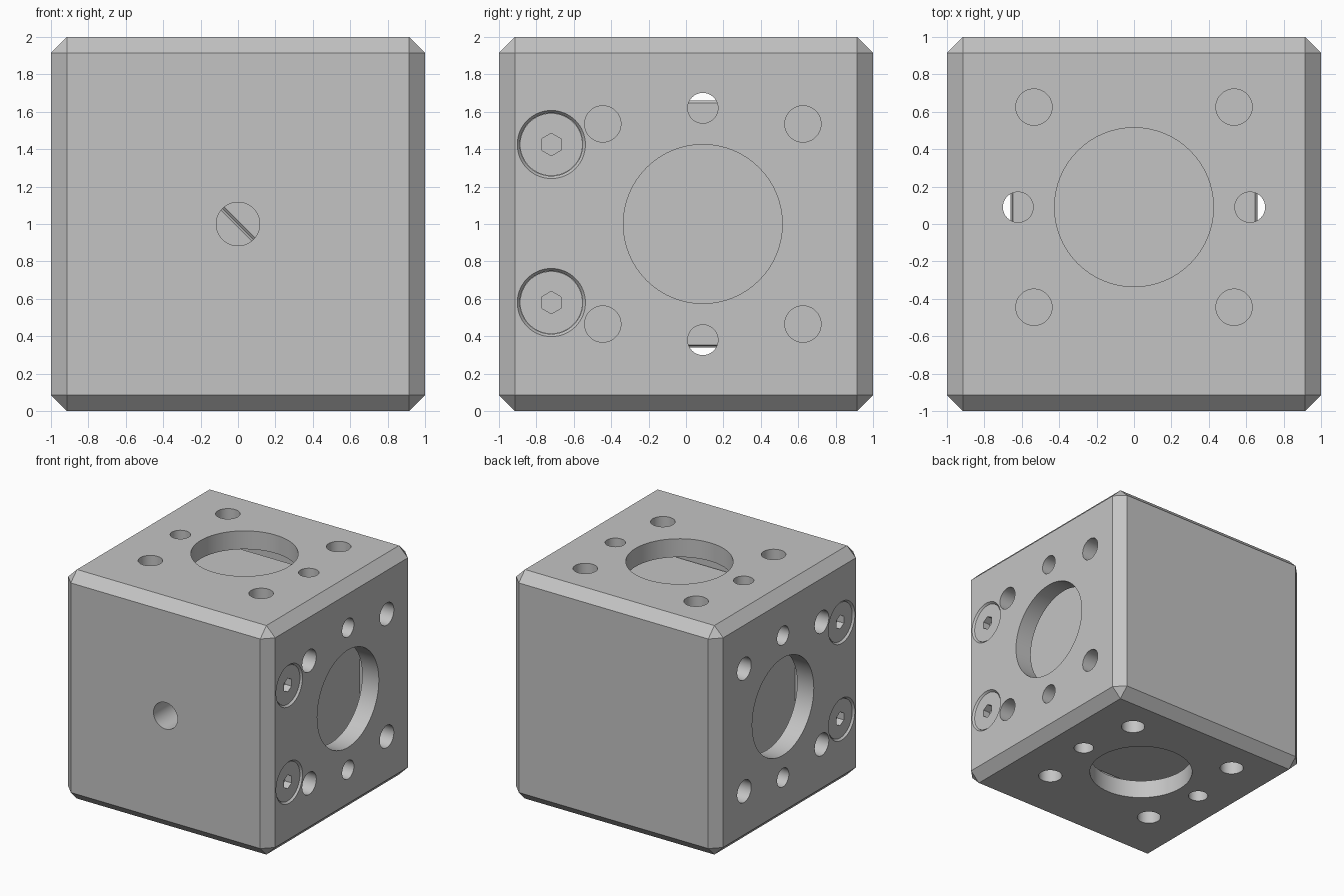
import bpy
import bmesh
from math import radians
from mathutils import Matrix, Vector

if "Cube" in bpy.data.objects:
    bpy.data.objects.remove(bpy.data.objects["Cube"], do_unlink=True)

grey = bpy.data.materials.new("machined_grey")
grey.use_nodes = True
COLOUR = (0.55, 0.55, 0.55, 1)
grey.diffuse_color = COLOUR
grey.node_tree.nodes["Principled BSDF"].inputs["Base Color"].default_value = COLOUR

MID_Y = 0.09    # centre of the optical axes
PRISM = 0.66    # half size of the glass cube


def finish(name, bm):
    bmesh.ops.recalc_face_normals(bm, faces=bm.faces)
    mesh = bpy.data.meshes.new(name)
    bm.to_mesh(mesh)
    bm.free()
    mesh.materials.append(grey)
    obj = bpy.data.objects.new(name, mesh)
    bpy.context.collection.objects.link(obj)
    return obj


def activate(obj):
    bpy.ops.object.select_all(action='DESELECT')
    obj.select_set(True)
    bpy.context.view_layer.objects.active = obj


def box(name, low, high, bevel=0):
    low, high = Vector(low), Vector(high)
    bm = bmesh.new()
    bmesh.ops.create_cube(bm, size=1)
    for v in bm.verts:
        v.co = (low + high) / 2 + v.co * (high - low)
    if bevel:
        bmesh.ops.bevel(bm, geom=bm.edges[:], offset=bevel, segments=1, affect='EDGES')
    return finish(name, bm)


def rod(name, start, end, r1, r2=None, sides=64):
    """Cylinder or cone frustum between two points."""
    start, end = Vector(start), Vector(end)
    axis = end - start
    turn = axis.to_track_quat('Z', 'Y').to_matrix().to_4x4()
    bm = bmesh.new()
    bmesh.ops.create_cone(bm, cap_ends=True, segments=sides, radius1=r1,
                          radius2=r1 if r2 is None else r2, depth=axis.length,
                          matrix=Matrix.Translation((start + end) / 2) @ turn)
    return finish(name, bm)


def cut(target, cutter):
    mod = target.modifiers.new("cut", 'BOOLEAN')
    mod.operation = 'DIFFERENCE'
    mod.solver = 'EXACT'
    mod.object = cutter
    activate(target)
    bpy.ops.object.modifier_apply(modifier=mod.name)
    bpy.data.objects.remove(cutter, do_unlink=True)


def smooth(obj):
    activate(obj)
    bpy.ops.object.shade_smooth_by_angle(angle=radians(25))


# Chamfered housing with a hollow chamber
housing = box("housing", (-1, -1, 0), (1, 1, 2), bevel=0.085)
cut(housing, box("chamber", (-0.84, -0.57, 0.16), (0.84, 0.82, 1.84)))

# Ports, rod holes and pin holes through the sides and through top and bottom
holes = [(0, MID_Y, 0.425)]
for s in (-1, 1):
    holes.append((s * 0.62, MID_Y, 0.081))
    holes += [(s * 0.535, MID_Y + t * 0.535, 0.097) for t in (-1, 1)]
for across, y, r in holes:
    cut(housing, rod("hole", (across, y, -0.1), (across, y, 2.1), r))
    cut(housing, rod("hole", (-1.1, y, 1 + across), (1.1, y, 1 + across), r))

# Front adjustment hole
cut(housing, rod("hole", (0, -1.1, 1), (0, -0.5, 1), 0.116))

# Recessed socket screws on both sides
for side, label in ((1, "left"), (-1, "right")):
    for z, level in ((1.425, "upper"), (0.58, "lower")):
        def at(x):
            return (side * x, -0.72, z)
        cut(housing, rod("bore", at(0.88), at(1.01), 0.168))
        cut(housing, rod("countersink", at(0.98), at(1.001), 0.167, 0.183))
        screw = rod(f"{label}_{level}_screw", at(0.88), at(0.985), 0.167)
        cut(screw, rod("socket", at(0.92), at(1), 0.06, sides=6))
        smooth(screw)
smooth(housing)

# Glass cube made of two prisms that meet on the diagonal
for s, name in ((1, "upper_prism"), (-1, "lower_prism")):
    bm = bmesh.new()
    profile = [(-PRISM, PRISM), (PRISM, -PRISM), (s * PRISM, s * PRISM)]
    verts = [bm.verts.new((x, MID_Y - PRISM, 1 + z)) for x, z in profile]
    face = bm.faces.new(verts)
    extruded = bmesh.ops.extrude_face_region(bm, geom=[face])["geom"]
    bmesh.ops.translate(bm, vec=(0, 2 * PRISM, 0),
                        verts=[g for g in extruded if isinstance(g, bmesh.types.BMVert)])
    bmesh.ops.recalc_face_normals(bm, faces=bm.faces)
    bmesh.ops.bevel(bm, geom=bm.edges[:], offset=0.012, segments=1, affect='EDGES')
    finish(name, bm)

# Small square marker on the glass corner
box("corner_marker", (PRISM - 0.002, -0.55, 1.515), (PRISM + 0.004, -0.41, 1.64))
